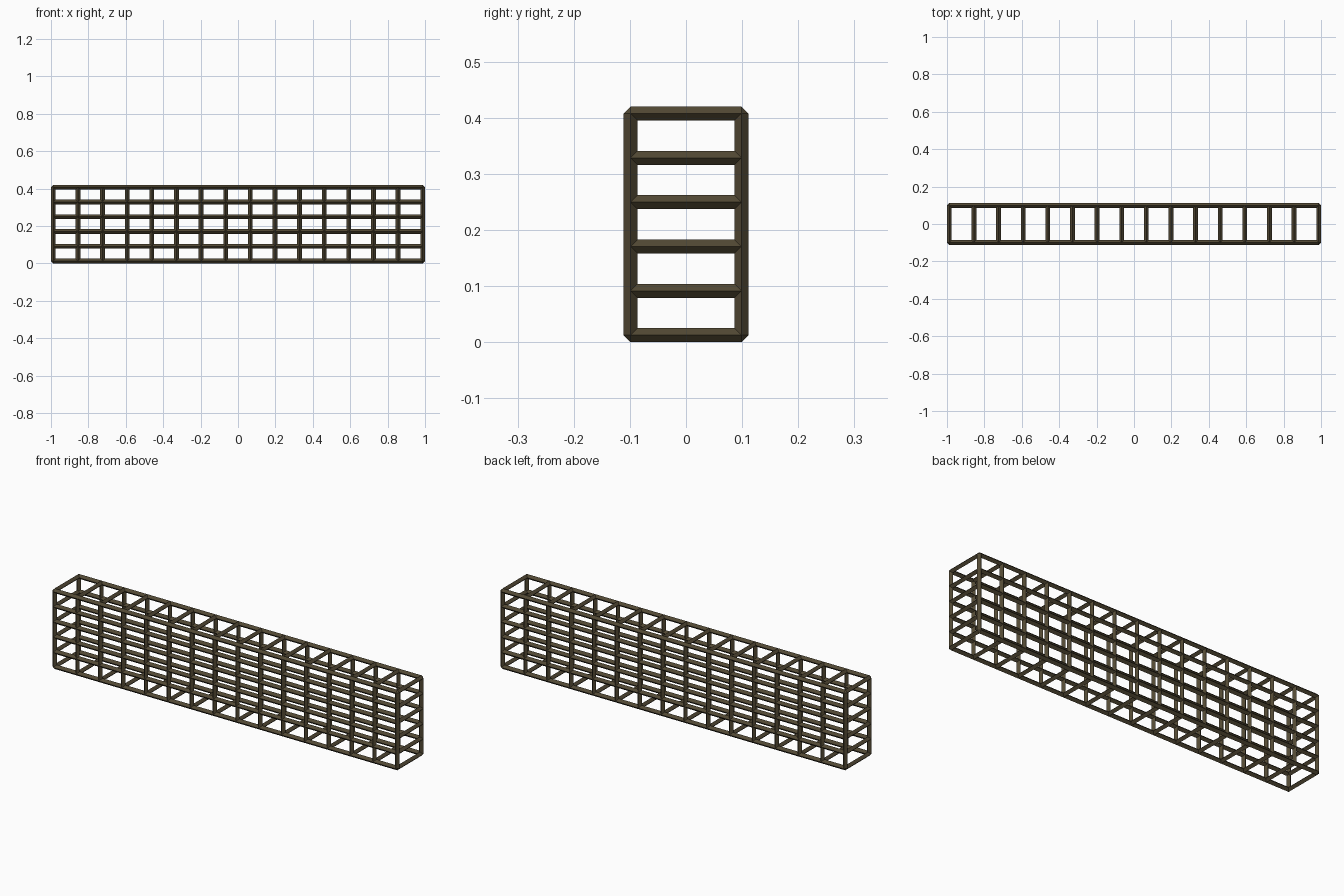
import bpy, bmesh
from mathutils import Vector

if "Cube" in bpy.data.objects:
    bpy.data.objects.remove(bpy.data.objects["Cube"])

R = 0.0125                      # half-diagonal of each square bar
NX, NZ = 15, 5                  # cells along length and height
HX, HY, H = 1 - R, 0.0988, 0.395

mat = bpy.data.materials.new("dark brown metal")
mat.diffuse_color = (0.085, 0.066, 0.034, 1)
mat.use_nodes = True
mat.node_tree.nodes["Principled BSDF"].inputs["Base Color"].default_value = mat.diffuse_color

xs = [-HX + 2 * HX * i / NX for i in range(NX + 1)]
zs = [R + H * k / NZ for k in range(NZ + 1)]
AXES = [Vector((1, 0, 0)), Vector((0, 1, 0)), Vector((0, 0, 1))]


def bar(bm, a, b):
    """Diamond-section bar with pyramid tips that form octahedral joints."""
    a, b = Vector(a), Vector(b)
    d = (b - a).normalized()
    u, w = [v for v in AXES if abs(v.dot(d)) < 0.5]
    offs = [u * R, w * R, -u * R, -w * R]
    ra = [bm.verts.new(a + o) for o in offs]
    rb = [bm.verts.new(b + o) for o in offs]
    ta, tb = bm.verts.new(a - d * R), bm.verts.new(b + d * R)
    for i in range(4):
        j = (i + 1) % 4
        bm.faces.new((ra[i], ra[j], rb[j], rb[i]))
        bm.faces.new((ta, ra[j], ra[i]))
        bm.faces.new((tb, rb[i], rb[j]))


def make(name, bars):
    bm = bmesh.new()
    for a, b in bars:
        bar(bm, a, b)
    bmesh.ops.recalc_face_normals(bm, faces=bm.faces)
    me = bpy.data.meshes.new(name)
    bm.to_mesh(me)
    bm.free()
    me.materials.append(mat)
    bpy.context.collection.objects.link(bpy.data.objects.new(name, me))


# Long rails and uprights on the front and back
for name, y in (("front", -HY), ("back", HY)):
    make(name + "_rails", [((-HX, y, z), (HX, y, z)) for z in zs])
    make(name + "_uprights", [((x, y, zs[0]), (x, y, zs[-1])) for x in xs])

# Rungs across the top, bottom and both ends; the inside is hollow
make("top_rungs", [((x, -HY, zs[-1]), (x, HY, zs[-1])) for x in xs])
make("bottom_rungs", [((x, -HY, zs[0]), (x, HY, zs[0])) for x in xs])
for name, x in (("left", -HX), ("right", HX)):
    make(name + "_end_rungs", [((x, -HY, z), (x, HY, z)) for z in zs[1:-1]])
